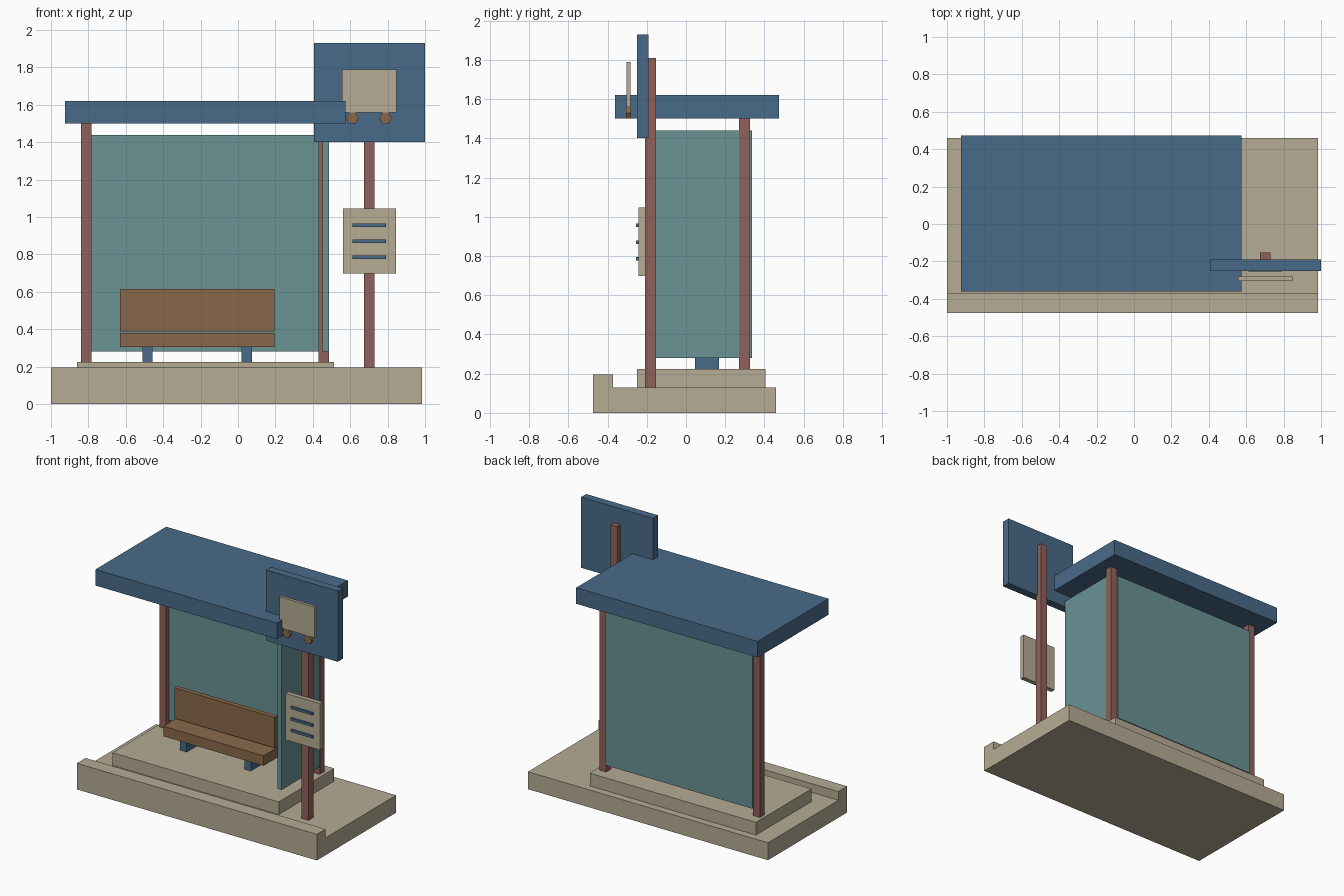
import bpy
from math import radians

cube = bpy.data.objects.get("Cube")
if cube:
    bpy.data.objects.remove(cube, do_unlink=True)


def material(name, hex_code):
    """Flat colour from an sRGB hex code, stored as linear values."""
    rgb = [int(hex_code[i:i + 2], 16) / 255 for i in (0, 2, 4)]
    lin = [c / 12.92 if c < 0.04 else ((c + 0.055) / 1.055) ** 2.4 for c in rgb]
    mat = bpy.data.materials.new(name)
    mat.use_nodes = True
    mat.diffuse_color = (*lin, 1)
    mat.node_tree.nodes["Principled BSDF"].inputs["Base Color"].default_value = (*lin, 1)
    return mat


stone = material("stone_beige", "B6AB94")
blue = material("painted_blue", "496B89")
teal = material("glass_teal", "6A9395")
wood = material("wood_brown", "8A694A")
rust = material("post_red_brown", "90625B")


def box(name, mat, x, y, z):
    """Box spanning the given (low, high) range on each axis."""
    bpy.ops.mesh.primitive_cube_add(size=1, location=[sum(r) / 2 for r in (x, y, z)])
    ob = bpy.context.object
    ob.name = name
    ob.scale = [r[1] - r[0] for r in (x, y, z)]
    bpy.ops.object.transform_apply(location=False, rotation=False, scale=True)
    ob.data.materials.append(mat)
    return ob


# Ground slab, kerb and raised platform
box("pavement", stone, (-1, 0.985), (-0.475, 0.46), (0, 0.13))
box("kerb", stone, (-1, 0.985), (-0.475, -0.372), (0.13, 0.195))
box("platform", stone, (-0.862, 0.512), (-0.25, 0.405), (0.13, 0.225))

# Shelter: rear posts, glass walls and roof
for side, x in (("right", -0.84), ("left", 0.431)):
    box(f"rear_post_{side}", rust, (x, x + 0.056), (0.27, 0.327), (0.225, 1.5))
box("back_glass", teal, (-0.785, 0.432), (0.303, 0.337), (0.28, 1.44))
box("side_glass", teal, (0.453, 0.486), (-0.18, 0.3), (0.28, 1.44))
box("roof", blue, (-0.925, 0.576), (-0.362, 0.474), (1.5, 1.62))

# Bench
box("bench_seat", wood, (-0.632, 0.195), (0.023, 0.19), (0.305, 0.38))
box("bench_back", wood, (-0.632, 0.195), (0.155, 0.19), (0.388, 0.616))
for side, x in (("right", -0.51), ("left", 0.02)):
    box(f"bench_leg_{side}", blue, (x, x + 0.054), (0.046, 0.168), (0.225, 0.305))

# Sign post with its board
box("sign_post", rust, (0.674, 0.73), (-0.21, -0.152), (0.13, 1.81))
box("sign_board", blue, (0.406, 1), (-0.25, -0.19), (1.402, 1.93))

# Vehicle symbol in front of the board, on six-sided wheels
box("symbol_body", stone, (0.556, 0.847), (-0.304, -0.282), (1.56, 1.79))
for side, x in (("right", 0.612), ("left", 0.789)):
    bpy.ops.mesh.primitive_cylinder_add(
        vertices=6, radius=0.034, depth=0.024,
        location=(x, -0.293, 1.53), rotation=(radians(90), radians(30), 0))
    wheel = bpy.context.object
    wheel.name = f"symbol_wheel_{side}"
    wheel.data.materials.append(wood)

# Timetable panel with raised lines
box("timetable", stone, (0.562, 0.846), (-0.241, -0.207), (0.698, 1.046))
for i in range(3):
    z = 0.785 + i * 0.086
    box(f"timetable_line_{i + 1}", blue, (0.612, 0.792), (-0.255, -0.241), (z - 0.009, z + 0.009))
